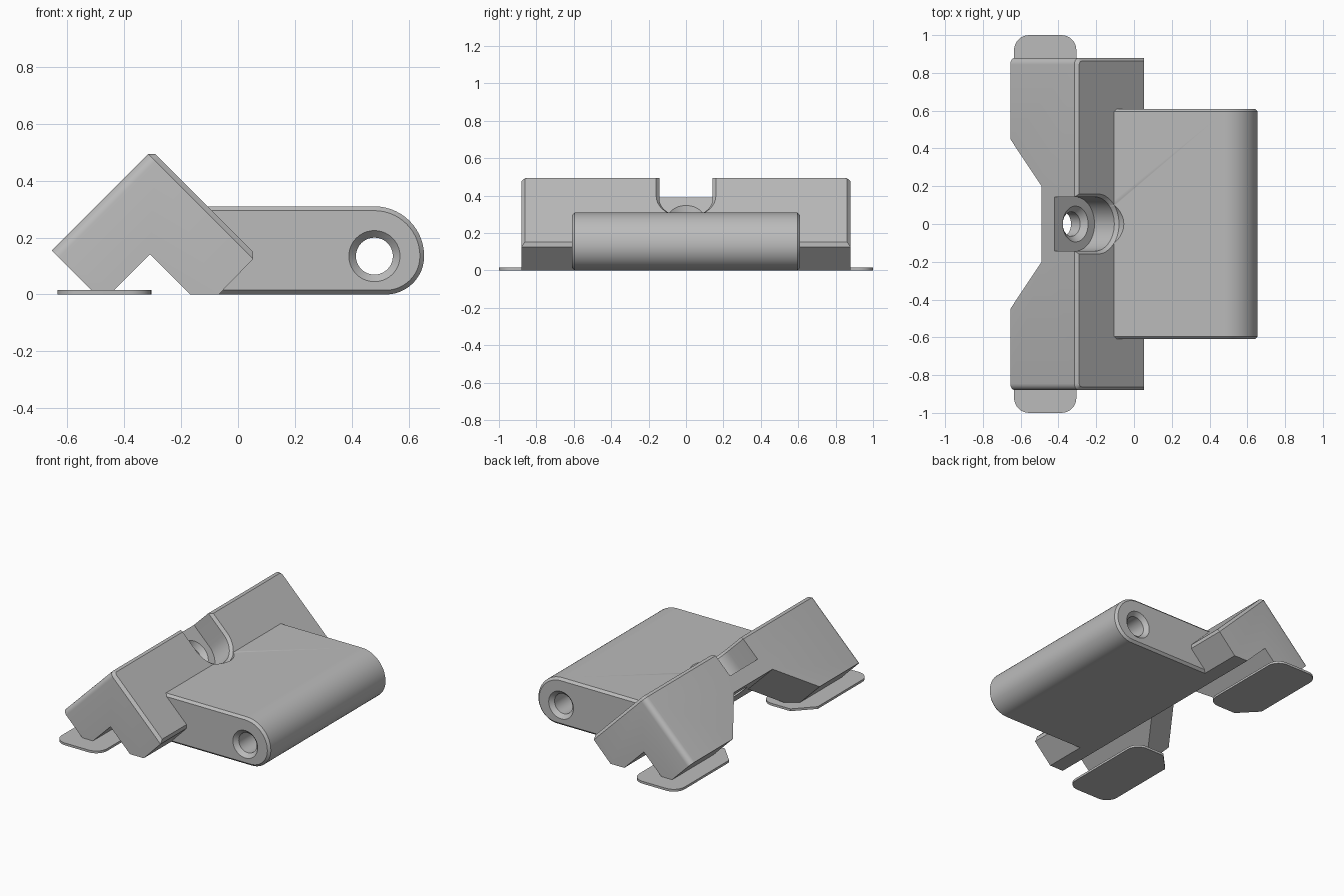
import bpy, bmesh
from math import sin, cos, pi
from mathutils import Vector

cube = bpy.data.objects.get("Cube")
if cube:
    bpy.data.objects.remove(cube, do_unlink=True)

grey = bpy.data.materials.new("plain grey")
grey.use_nodes = True
colour = (0.5, 0.5, 0.5, 1)
grey.diffuse_color = colour
grey.node_tree.nodes["Principled BSDF"].inputs["Base Color"].default_value = colour

# Tilted axes of the block: U is the screw direction, V points up to the ridge
U = Vector((1, 0, 1)).normalized()
V = Vector((-1, 0, 1)).normalized()
Y = Vector((0, 1, 0))


def loft(rings):
    """Closed solid through equal-sized rings of points."""
    bm = bmesh.new()
    loops = [[bm.verts.new(p) for p in ring] for ring in rings]
    n = len(loops[0])
    for a, b in zip(loops, loops[1:]):
        for i in range(n):
            j = (i + 1) % n
            bm.faces.new((a[i], a[j], b[j], b[i]))
    bm.faces.new(loops[0])
    bm.faces.new(loops[-1])
    bmesh.ops.recalc_face_normals(bm, faces=bm.faces[:])
    bm.normal_update()
    return bm


def prism_y(profile, half):
    return loft([[(x, y, z) for x, z in profile] for y in (-half, half)])


def finish(bm, name):
    mesh = bpy.data.meshes.new(name)
    bm.to_mesh(mesh)
    bm.free()
    obj = bpy.data.objects.new(name, mesh)
    bpy.context.collection.objects.link(obj)
    mesh.materials.append(grey)
    return obj


def activate(obj):
    bpy.ops.object.select_all(action='DESELECT')
    obj.select_set(True)
    bpy.context.view_layer.objects.active = obj


def cut(obj, cutter):
    cutter.hide_render = True
    mod = obj.modifiers.new("cut", 'BOOLEAN')
    mod.operation = 'DIFFERENCE'
    mod.solver = 'EXACT'
    mod.object = cutter
    activate(obj)
    bpy.ops.object.modifier_apply(modifier=mod.name)


def bore(name, centre, axis, side, up, steps):
    """Round cutter from (distance, radius) steps along an axis."""
    angles = [2 * pi * i / 40 for i in range(40)]
    return finish(loft([[centre + axis * d + (side * cos(a) + up * sin(a)) * r
                         for a in angles] for d, r in steps]), name)


# Angled block: ridge, sloping plate and rear flange
block_profile = [(-.655, .155), (-.303, .507), (.066, .138), (-.068, 0),
                 (-.168, 0), (-.31, .142), (-.437, .015), (-.515, .015)]
bm = prism_y(block_profile, .88)
back = next(f for f in bm.faces if f.normal.dot(V) > .9
            and f.calc_center_median().z > .3)
ends = [e for e in back.edges
        if abs(e.verts[0].co.y - e.verts[1].co.y) < .01]
bmesh.ops.bevel(bm, geom=ends, offset=.035, segments=5, profile=.5, affect='EDGES')
bm.normal_update()
front = max((f for f in bm.faces if f.normal.dot(U) > .99),
            key=lambda f: f.calc_area())
bmesh.ops.bevel(bm, geom=list(front.edges), offset=.018, segments=1, affect='EDGES')
block = finish(bm, "angled_block")

# Splayed cutout between the two flange wings
splay = [(-.119, .2), (-.5, .606), (-.5, -.606), (-.119, -.2)]
cut(block, finish(loft([[U * s + Y * y + V * v for s, y in splay]
                        for v in (.2, .8)]), "flange_cutter"))

# Thick arm with a rounded tip
arm_profile = [(-.10, 0), (0, .14), (-.16, .31)]
arm_profile += [(.48 + .175 * sin(a), .135 + .175 * cos(a))
                for a in [pi / 2 * i / 14 for i in range(15)]]
arm_profile += [(.52 + .135 * cos(a), .135 - .135 * sin(a))
                for a in [pi / 2 * i / 12 for i in range(1, 13)]]
bm = prism_y(arm_profile, .61)
rims = [e for e in bm.edges if abs(e.verts[0].co.y - e.verts[1].co.y) < .01]
bmesh.ops.bevel(bm, geom=rims, offset=.015, segments=1, affect='EDGES')
arm = finish(bm, "arm")
cut(arm, bore("pivot_cutter", Vector((.48, 0, .135)), Y, Vector((1, 0, 0)),
              Vector((0, 0, 1)),
              [(-.64, .12), (-.585, .065), (.585, .065), (.64, .12)]))

# Open screw pocket with a flared mouth, cut through block and arm edge
seat = Vector((-.31, 0, .28))


def pocket_ring(d, r):
    arc = [Y * r * cos(a) - V * r * sin(a) for a in [pi * i / 24 for i in range(25)]]
    return [seat + U * d + p for p in [Y * r + V * .4] + arc + [V * .4 - Y * r]]


pocket = finish(loft([pocket_ring(d, r) for d, r in
                      ((0, .143), (.148, .143), (.166, .16), (.3, .16))]),
                "pocket_cutter")
cut(block, pocket)
cut(arm, pocket)
cut(block, bore("screw_cutter", seat, U, Y, V,
                [(-.3, .065), (-.03, .065), (.01, .105)]))

# Thin rounded foot pads under the wings
for side, name in ((1, "left_foot_pad"), (-1, "right_foot_pad")):
    outline = [(-.635, .46), (-.52, .34)]
    for cx, cy, start in ((-.385, .42, -pi / 2), (-.385, .92, 0), (-.555, .92, pi / 2)):
        outline += [(cx + .08 * cos(start + pi / 2 * i / 8),
                     cy + .08 * sin(start + pi / 2 * i / 8)) for i in range(9)]
    finish(loft([[(x, y * side, z) for x, y in outline] for z in (0, .015)]), name)

# Remove cutters and shade
for obj in list(bpy.data.objects):
    if obj.name.endswith("_cutter"):
        bpy.data.objects.remove(obj, do_unlink=True)
for name in ("angled_block", "arm", "left_foot_pad", "right_foot_pad"):
    activate(bpy.data.objects[name])
    bpy.ops.object.shade_smooth_by_angle(angle=pi / 6)
